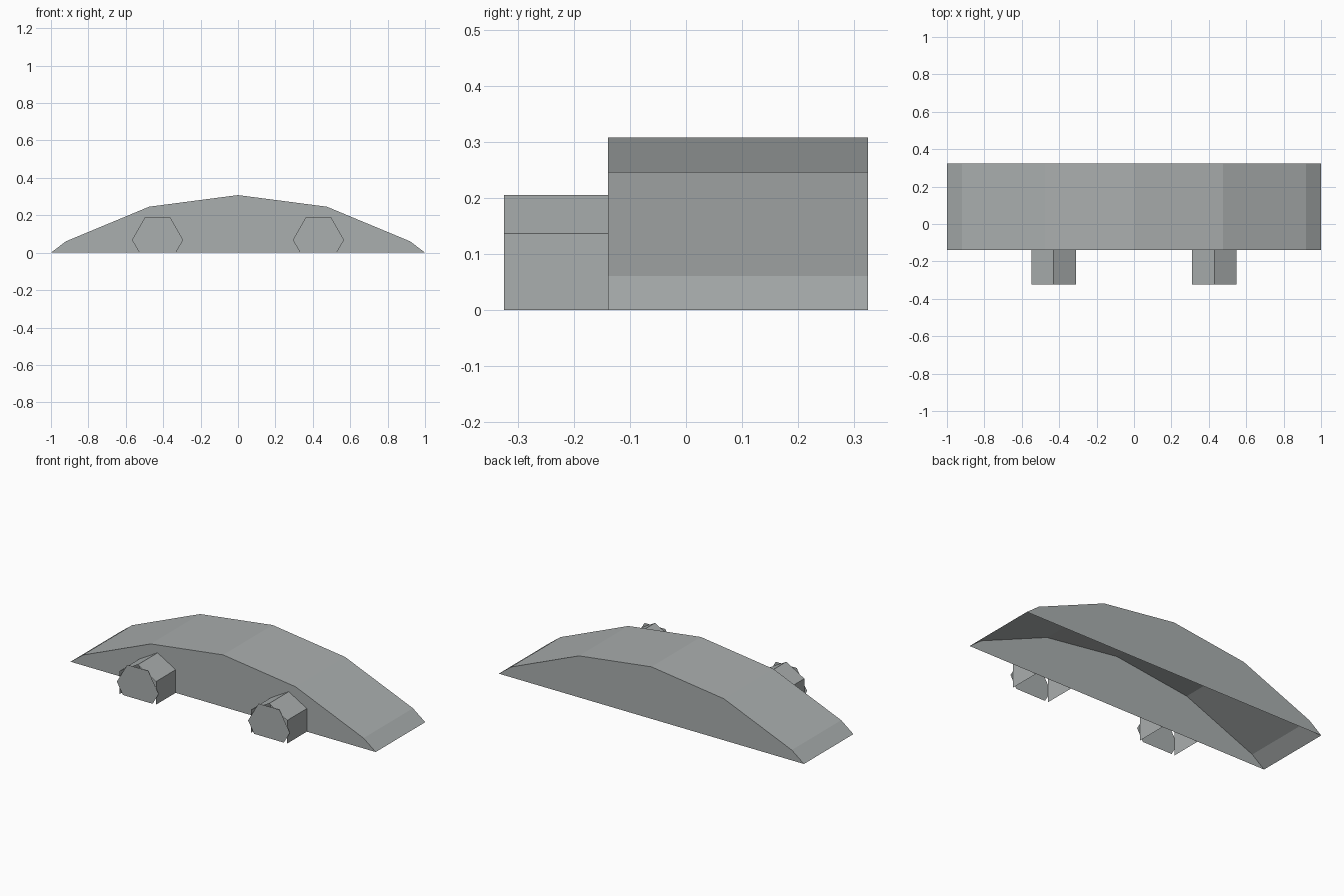
import bpy, bmesh, math
from mathutils import Matrix, Vector

if "Cube" in bpy.data.objects:
    bpy.data.objects.remove(bpy.data.objects["Cube"])

grey = bpy.data.materials.new("plain grey")
grey.diffuse_color = (0.40, 0.425, 0.425, 1)
grey.use_nodes = True
grey.node_tree.nodes["Principled BSDF"].inputs["Base Color"].default_value = grey.diffuse_color

FRONT, BODY_FRONT, BACK = -0.324, -0.139, 0.324


def add_object(name, bm):
    mesh = bpy.data.meshes.new(name)
    bm.to_mesh(mesh)
    bm.free()
    mesh.materials.append(grey)
    obj = bpy.data.objects.new(name, mesh)
    bpy.context.collection.objects.link(obj)
    return obj


def hexagon(radius, x, z, first_angle):
    """Corners of a hexagon in the front plane."""
    return [(x + radius * math.cos(first_angle + i * math.pi / 3),
             z + radius * math.sin(first_angle + i * math.pi / 3)) for i in range(6)]


# Arched body: shell with front and back walls, open underneath
half = [(0.475, 0.246), (0.92, 0.061), (1.0, 0.0)]
profile = [(-x, z) for x, z in reversed(half)] + [(0, 0.308)] + half
bm = bmesh.new()
front = [bm.verts.new((x, BODY_FRONT, z)) for x, z in profile]
back = [bm.verts.new((x, BACK, z)) for x, z in profile]
bm.faces.new(front[::-1])
bm.faces.new(back)
for i in range(len(profile) - 1):
    bm.faces.new((front[i], front[i + 1], back[i + 1], back[i]))
bmesh.ops.recalc_face_normals(bm, faces=bm.faces)
add_object("arched_body", bm)


# Front stubs: open hexagonal tube plus a turned hexagonal end plate, cut at the ground
def stub(name, x):
    radius, z = 0.137, 0.0685
    bm = bmesh.new()
    ring = hexagon(radius, x, z, math.pi / 6)
    a = [bm.verts.new((px, FRONT, pz)) for px, pz in ring]
    b = [bm.verts.new((px, BODY_FRONT, pz)) for px, pz in ring]
    for i in range(6):
        if max(ring[i][1], ring[(i + 1) % 6][1]) > 0.01:
            j = (i + 1) % 6
            bm.faces.new((a[i], b[i], b[j], a[j]))
    bm.faces.new([bm.verts.new((px, FRONT, pz)) for px, pz in hexagon(radius, x, z, 0)])
    bmesh.ops.bisect_plane(bm, geom=bm.verts[:] + bm.edges[:] + bm.faces[:],
                           plane_co=(0, 0, 0), plane_no=(0, 0, -1), clear_outer=True)
    loose = [v for v in bm.verts if not v.link_faces]
    bmesh.ops.delete(bm, geom=loose, context='VERTS')
    bm.normal_update()
    # Point every face away from the stub centre
    centre = Vector((x, 0.5 * (FRONT + BODY_FRONT), z))
    flip = [f for f in bm.faces if f.normal.dot(f.calc_center_median() - centre) < 0]
    if flip:
        bmesh.ops.reverse_faces(bm, faces=flip)
    add_object(name, bm)


for side, x in (("left", -0.43), ("right", 0.43)):
    stub(side + "_front_stub", x)
